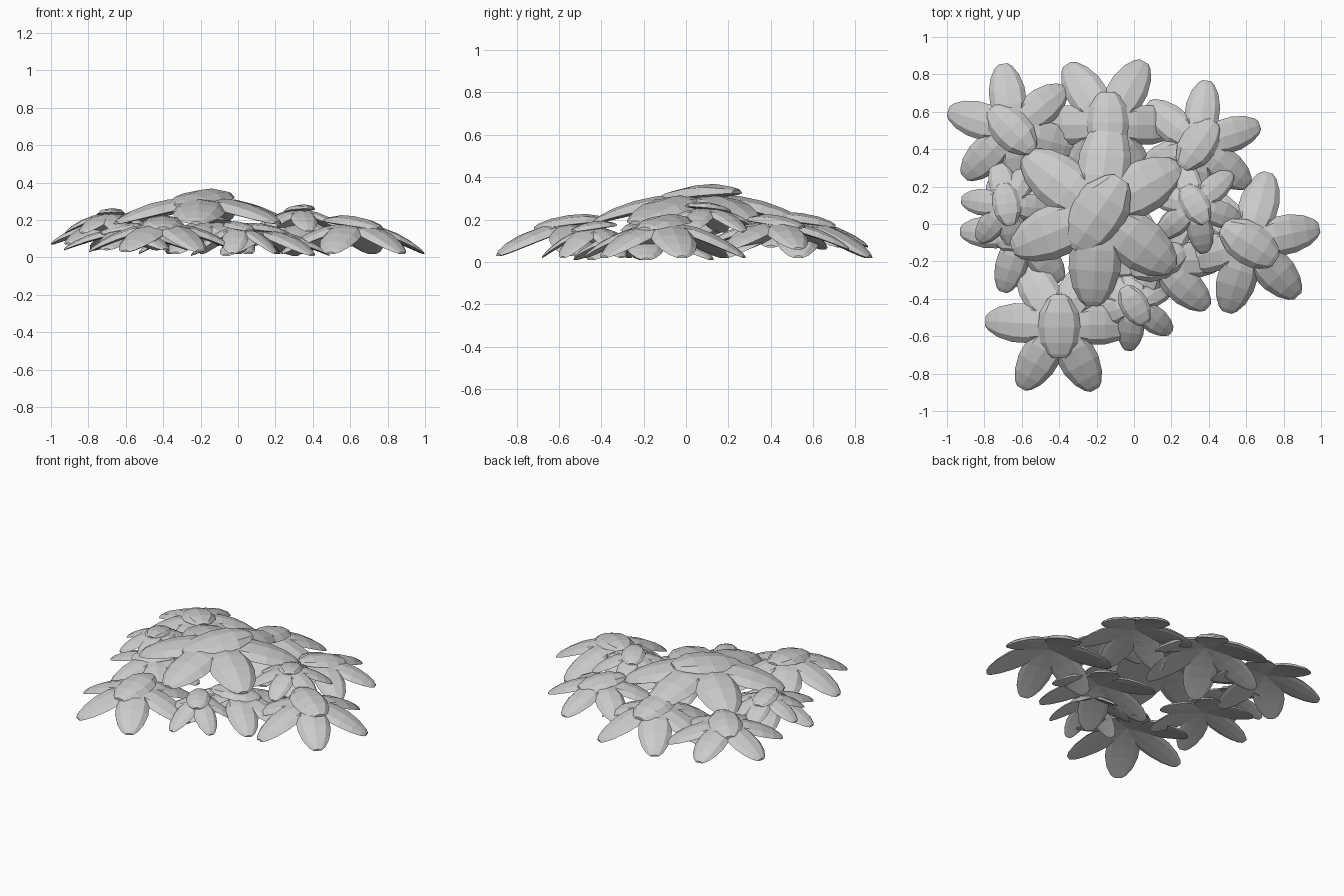
import bpy, bmesh, math
from mathutils import Vector

if "Cube" in bpy.data.objects:
    bpy.data.objects.remove(bpy.data.objects["Cube"])

# outlines along the length: (position, width factor)
LEAF = [(0.0, 0.36), (0.18, 0.78), (0.4, 1.0), (0.62, 0.99), (0.82, 0.78), (0.95, 0.48), (1.0, 0.24)]
CROWN = [(0.0, 0.3), (0.07, 0.55), (0.28, 0.92), (0.52, 1.0), (0.76, 0.88), (0.94, 0.56), (1.0, 0.32)]
SIDES = 8


def add_leaf(bm, outline, start, angle, length, width, drop):
    """Flattened faceted leaf that arches down from start along angle."""
    a = math.radians(angle)
    out = Vector((math.cos(a), math.sin(a), 0))
    side = Vector((-out.y, out.x, 0))
    rings = []
    for t, w in outline:
        mid = start + out * (length * t)
        mid.z -= drop * (0.55 * t + 0.45 * t * t)
        ring = []
        for k in range(SIDES):
            p = 2 * math.pi * k / SIDES
            s, h = math.cos(p), math.sin(p)
            thick = width * (0.2 if h > 0 else 0.04) * w
            ring.append(bm.verts.new(mid + side * (s * w * width / 2) + Vector((0, 0, h * thick))))
        rings.append(ring)
    for r0, r1 in zip(rings, rings[1:]):
        for k in range(SIDES):
            n = (k + 1) % SIDES
            bm.faces.new((r0[k], r0[n], r1[n], r1[k]))
    bm.faces.new(rings[0])
    bm.faces.new(rings[-1][::-1])


def rosette(name, x, y, top, tip, length, width, cap, angles):
    bm = bmesh.new()
    z = top - width * 0.27
    for a in angles:
        add_leaf(bm, LEAF, Vector((x, y, z)), a, length, width, z - tip)
    # crown leaf lying over the middle
    c = math.radians(cap)
    cl = width * 1.62
    start = Vector((x - math.cos(c) * cl * 0.48, y - math.sin(c) * cl * 0.48, top - width * 0.13))
    add_leaf(bm, CROWN, start, cap, cl, width * 1.08, width * 0.2)
    bmesh.ops.recalc_face_normals(bm, faces=bm.faces[:])
    mesh = bpy.data.meshes.new(name)
    bm.to_mesh(mesh)
    bm.free()
    bpy.context.collection.objects.link(bpy.data.objects.new(name, mesh))


# name, centre x, y, top z, tip z, leaf length, leaf width, crown angle, leaf angles
rosette("main_rosette", -0.19, 0.06, 0.36, 0.18, 0.50, 0.28, 236, (83, 30, -37, 266, 203, 142))
rosette("front_left_rosette", -0.40, -0.54, 0.22, 0.03, 0.395, 0.21, 270, (177, 239, 299, 0, 60, 120))
rosette("right_rosette", 0.61, -0.10, 0.22, 0.02, 0.39, 0.21, -33, (12, -47, -107, 74, 195, 135))
rosette("back_right_rosette", 0.34, 0.42, 0.22, 0.06, 0.35, 0.185, 55, (82, 18, -38, 140, 205, 265))
rosette("back_left_rosette", -0.65, 0.50, 0.23, 0.07, 0.36, 0.195, 135, (98, 163, 224, 39, -16, -78))
rosette("back_rosette", -0.14, 0.53, 0.23, 0.02, 0.39, 0.21, 90, (124, 60, 180, 0, 240, 300))
rosette("small_left_rosette", -0.68, 0.10, 0.26, 0.13, 0.245, 0.14, 100, (102, 58, 173, 232, 282, -5))
rosette("low_left_rosette", -0.60, -0.05, 0.18, 0.04, 0.33, 0.17, 200, (178, 252, 310, 0, 60, 120))
rosette("small_right_rosette", 0.33, 0.10, 0.28, 0.14, 0.26, 0.14, 120, (42, -20, -80, 220, 109, 165))
rosette("small_front_rosette", 0.0, -0.43, 0.19, 0.02, 0.25, 0.14, -60, (263, -37, 30, 197, 90, 140))
rosette("low_front_rosette", 0.12, -0.20, 0.18, 0.01, 0.37, 0.19, 20, (-42, 2, 60, 120, 180, 240))
